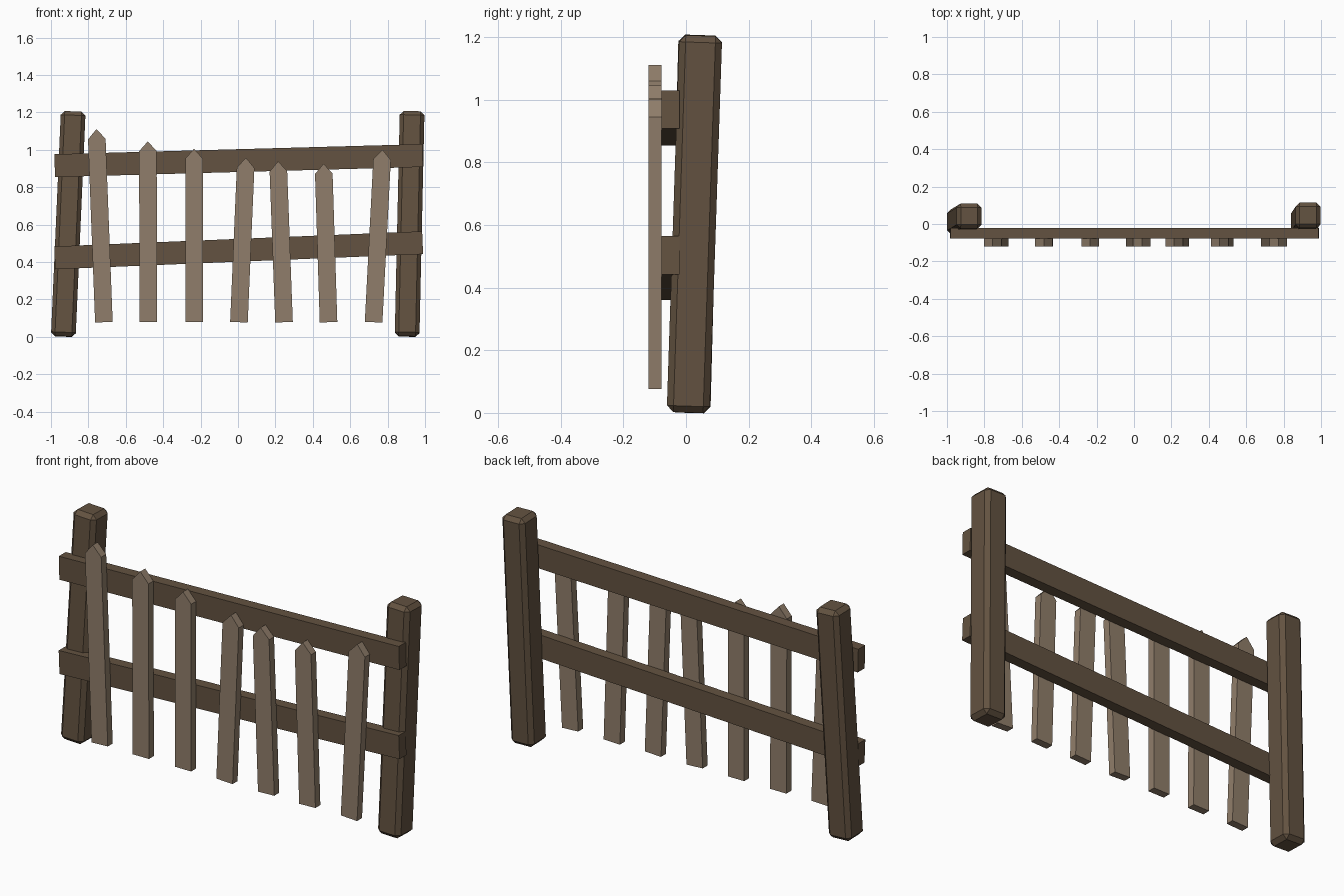
import bpy, bmesh
from mathutils import Vector, Matrix

if "Cube" in bpy.data.objects:
    bpy.data.objects.remove(bpy.data.objects["Cube"])


def material(name, rgb):
    m = bpy.data.materials.new(name)
    m.diffuse_color = (*rgb, 1)
    m.use_nodes = True
    m.node_tree.nodes["Principled BSDF"].inputs["Base Color"].default_value = m.diffuse_color
    return m


dark = material("dark weathered wood", (0.125, 0.085, 0.052))
pale = material("pale weathered wood", (0.28, 0.208, 0.145))


def finish(bm, name, mat):
    bmesh.ops.recalc_face_normals(bm, faces=bm.faces)
    me = bpy.data.meshes.new(name)
    bm.to_mesh(me)
    bm.free()
    me.materials.append(mat)
    ob = bpy.data.objects.new(name, me)
    bpy.context.collection.objects.link(ob)
    return ob


def beam(name, a, b, sx, sy, bevel=0.0):
    """Box running from a to b, optionally chamfered."""
    a, b = Vector(a), Vector(b)
    d = b - a
    bm = bmesh.new()
    bmesh.ops.create_cube(bm, size=1)
    bmesh.ops.scale(bm, vec=(sx, sy, d.length), verts=bm.verts)
    if bevel:
        bmesh.ops.bevel(bm, geom=bm.edges[:], offset=bevel, segments=1,
                        affect='EDGES', profile=0.5)
    rot = Vector((0, 0, 1)).rotation_difference(d).to_matrix().to_4x4()
    bm.transform(Matrix.Translation((a + b) / 2) @ rot)
    return finish(bm, name, dark)


# Leaning corner posts with chamfered edges
beam("left_post", (-0.934, 0.011, 0.002), (-0.881, 0.043, 1.204), 0.132, 0.134, 0.021)
beam("right_post", (0.904, 0.007, 0.002), (0.931, 0.047, 1.205), 0.132, 0.137, 0.021)

# Sloping rails in front of the posts
beam("upper_rail", (-0.98, -0.05, 0.915), (0.987, -0.05, 0.969), 0.122, 0.057)
beam("lower_rail", (-0.98, -0.05, 0.422), (0.987, -0.05, 0.503), 0.122, 0.057)

# Pointed pickets: (bottom x, tip x, tip z)
PICKETS = [(-0.717, -0.757, 1.11), (-0.479, -0.482, 1.045), (-0.235, -0.235, 1.005),
           (0.005, 0.043, 0.957), (0.246, 0.214, 0.938), (0.484, 0.457, 0.925),
           (0.725, 0.773, 1.0)]
W, TIP, BASE = 0.047, 0.053, 0.078
for i, (x0, x1, z1) in enumerate(PICKETS):
    axis = Vector((x1 - x0, 0, z1 - BASE))
    h = axis.length
    axis.normalize()
    side = Vector((axis.z, 0, -axis.x))
    bm = bmesh.new()
    outline = [(-W, 0), (W, 0), (W, h - TIP), (0, h), (-W, h - TIP)]
    face = bm.faces.new([bm.verts.new(Vector((x0, -0.119, BASE)) + side * u + axis * v)
                         for u, v in outline])
    ext = bmesh.ops.extrude_face_region(bm, geom=[face])
    bmesh.ops.translate(bm, vec=(0, 0.041, 0),
                        verts=[g for g in ext["geom"] if isinstance(g, bmesh.types.BMVert)])
    finish(bm, f"picket_{i + 1}", pale)
